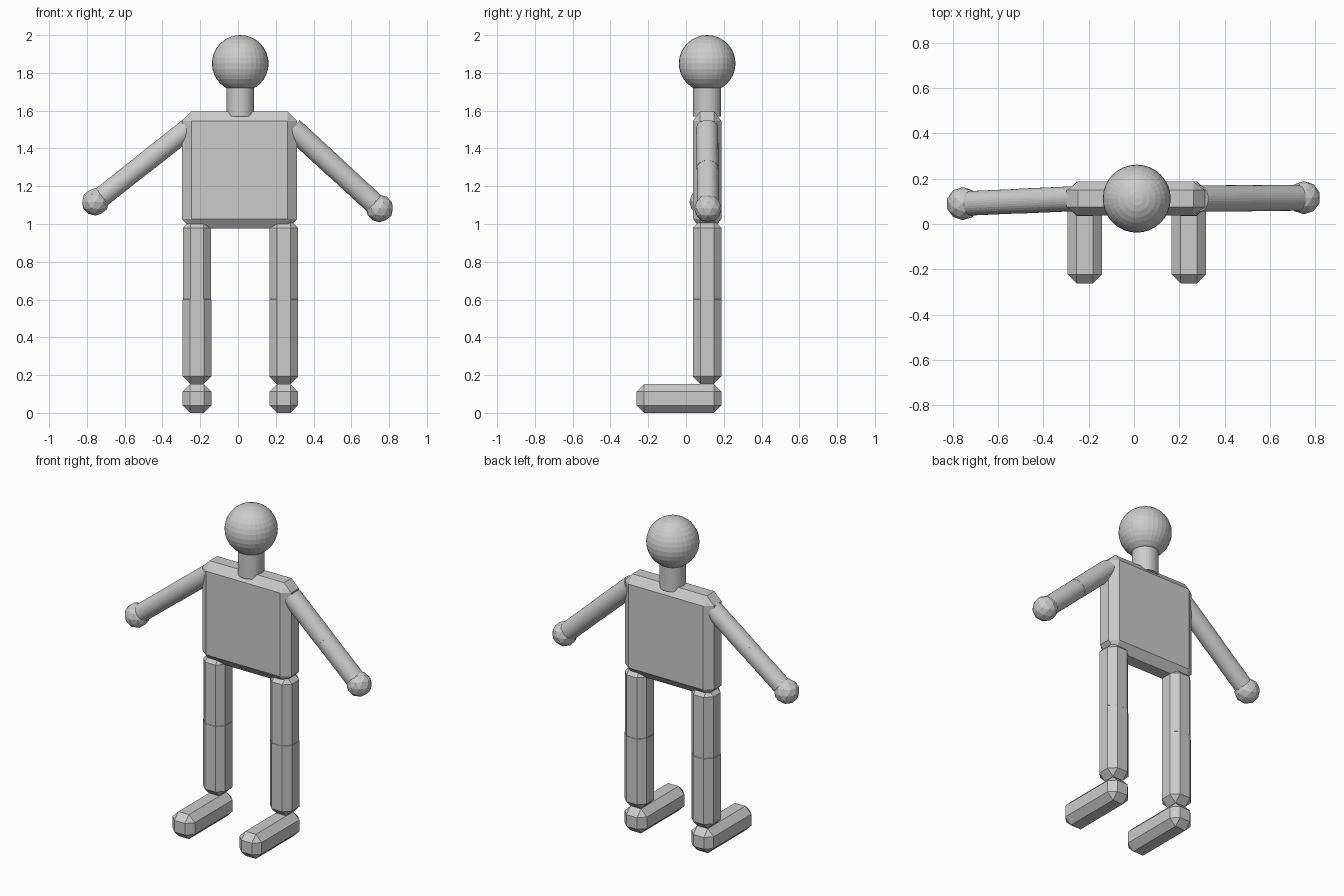
import bpy, bmesh
from mathutils import Vector

if "Cube" in bpy.data.objects:
    bpy.data.objects.remove(bpy.data.objects["Cube"])

grey = bpy.data.materials.new("light_grey")
grey.diffuse_color = (0.6, 0.6, 0.6, 1)
grey.use_nodes = True
grey.node_tree.nodes["Principled BSDF"].inputs["Base Color"].default_value = grey.diffuse_color
Y = 0.112  # depth of the body's centre line


def finish(bm, name):
    bmesh.ops.recalc_face_normals(bm, faces=bm.faces)
    mesh = bpy.data.meshes.new(name)
    bm.to_mesh(mesh)
    bm.free()
    mesh.materials.append(grey)
    ob = bpy.data.objects.new(name, mesh)
    bpy.context.collection.objects.link(ob)
    return ob


def chamfered_box(name, lo, hi, cut):
    """Box with every edge chamfered, as the hull of its six inset faces."""
    lo, hi, cut = Vector(lo), Vector(hi), Vector(cut)
    mid, half = (lo + hi) / 2, (hi - lo) / 2
    bm = bmesh.new()
    for axis in range(3):
        for sx in (-1, 1):
            for sy in (-1, 1):
                for sz in (-1, 1):
                    s = (sx, sy, sz)
                    bm.verts.new([mid[i] + s[i] * (half[i] - (0 if i == axis else cut[i]))
                                  for i in range(3)])
    bmesh.ops.convex_hull(bm, input=bm.verts)
    bmesh.ops.dissolve_limit(bm, angle_limit=0.01, verts=bm.verts, edges=bm.edges)
    return finish(bm, name)


def rod(name, a, b, r):
    a, b = Vector(a), Vector(b)
    bm = bmesh.new()
    bmesh.ops.create_cone(bm, cap_ends=True, segments=32, radius1=r, radius2=r,
                          depth=(b - a).length)
    bm.transform((b - a).to_track_quat('Z', 'Y').to_matrix().to_4x4())
    bmesh.ops.translate(bm, vec=(a + b) / 2, verts=bm.verts)
    return finish(bm, name)


# head and neck
bm = bmesh.new()
bmesh.ops.create_uvsphere(bm, u_segments=32, v_segments=16, radius=0.15)
bmesh.ops.translate(bm, vec=(0.012, Y, 1.85), verts=bm.verts)
finish(bm, "head")
rod("neck", (0.012, Y, 1.57), (0.012, Y, 1.78), 0.074)

# torso
chamfered_box("torso", (-0.297, Y - 0.075, 0.977), (0.313, Y + 0.075, 1.596),
              (0.05, 0.038, 0.05))

# legs and feet
c = (0.04, 0.04, 0.04)
for side, x in (("left", -0.217), ("right", 0.242)):
    chamfered_box(side + "_upper_leg", (x - 0.075, Y - 0.075, 0.56),
                  (x + 0.075, Y + 0.075, 1.02), c)
    chamfered_box(side + "_lower_leg", (x - 0.076, Y - 0.076, 0.153),
                  (x + 0.076, Y + 0.076, 0.64), c)
    chamfered_box(side + "_foot", (x - 0.076, -0.262, 0.0),
                  (x + 0.076, Y + 0.075, 0.152), c)

# arms and hands
for side, shoulder, hand, r in (
        ("left", (-0.255, Y, 1.512), (-0.755, 0.09, 1.117), 0.054),
        ("right", (0.288, Y, 1.507), (0.75, 0.116, 1.082), 0.057)):
    s, h = Vector(shoulder), Vector(hand)
    rod(side + "_upper_arm", s, s.lerp(h, 0.5), r + 0.001)
    rod(side + "_forearm", s.lerp(h, 0.45), h, r)
    bm = bmesh.new()
    bmesh.ops.create_icosphere(bm, subdivisions=2, radius=0.073)
    bmesh.ops.translate(bm, vec=h, verts=bm.verts)
    finish(bm, side + "_hand")
